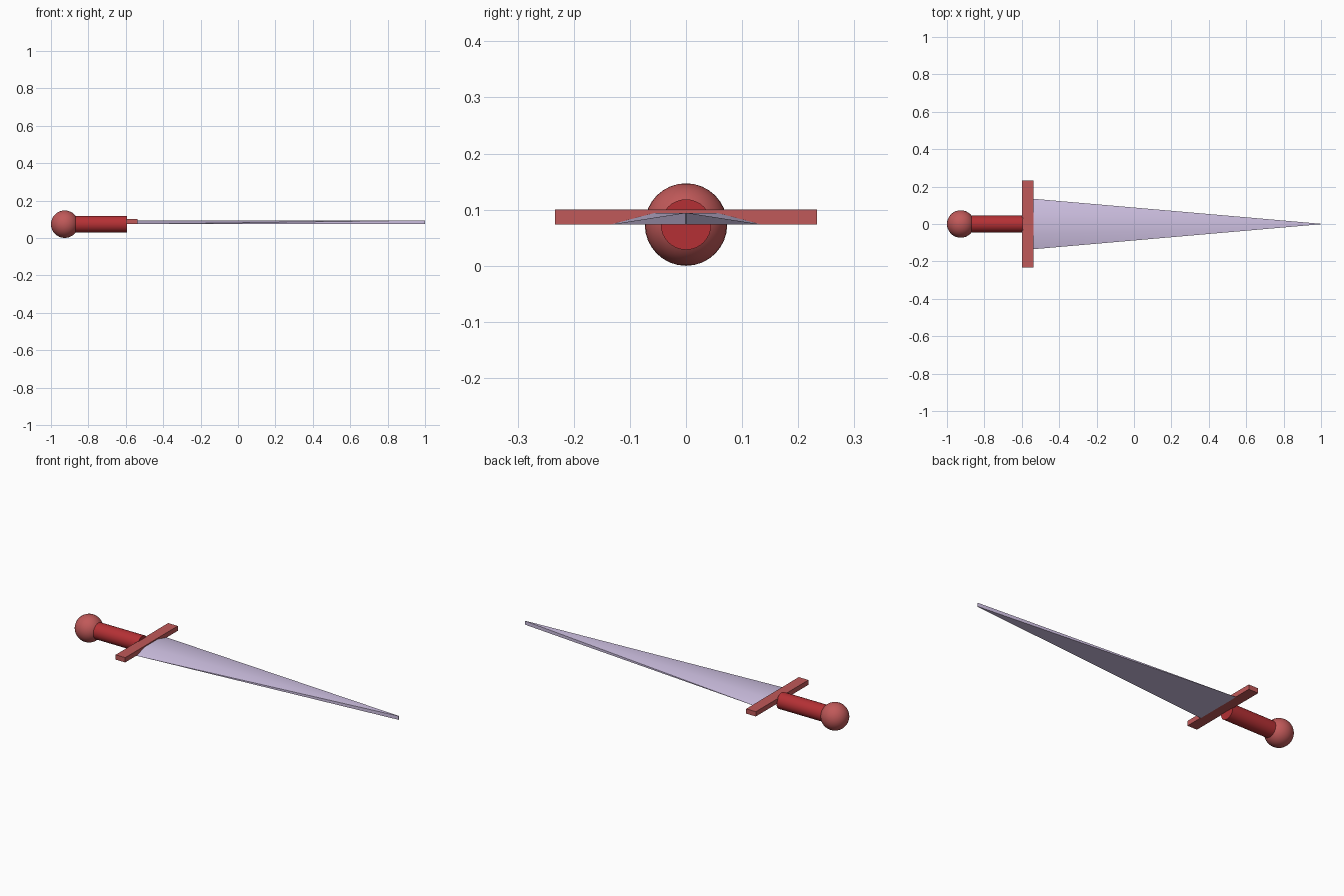
import bpy, bmesh
from math import pi, radians

if "Cube" in bpy.data.objects:
    bpy.data.objects.remove(bpy.data.objects["Cube"])

AXIS_Z = 0.0735   # height of the grip axis


def paint(obj, name, rgb):
    mat = bpy.data.materials.get(name) or bpy.data.materials.new(name)
    mat.diffuse_color = (*rgb, 1)
    mat.use_nodes = True
    mat.node_tree.nodes["Principled BSDF"].inputs["Base Color"].default_value = mat.diffuse_color
    obj.data.materials.append(mat)


def smooth(obj, angle):
    bpy.ops.object.select_all(action='DESELECT')
    obj.select_set(True)
    bpy.context.view_layer.objects.active = obj
    bpy.ops.object.shade_smooth_by_angle(angle=radians(angle))


FITTING = ("fitting_red", (0.53, 0.10, 0.10))
GRIP = ("grip_red", (0.46, 0.03, 0.035))
STEEL = ("pale_steel", (0.62, 0.53, 0.76))

# Pommel
bpy.ops.mesh.primitive_uv_sphere_add(segments=32, ring_count=16, radius=0.0735,
                                     location=(-0.9265, 0, AXIS_Z))
pommel = bpy.context.object
pommel.name = "pommel"
paint(pommel, *FITTING)
smooth(pommel, 40)

# Grip
x0, x1 = -0.89, -0.594
bpy.ops.mesh.primitive_cylinder_add(vertices=32, radius=0.045, depth=x1 - x0,
                                    location=((x0 + x1) / 2, 0, AXIS_Z),
                                    rotation=(0, pi / 2, 0))
grip = bpy.context.object
grip.name = "grip"
paint(grip, *GRIP)
smooth(grip, 40)

# Crossguard
bpy.ops.mesh.primitive_cube_add(size=1, location=(-0.568, 0, AXIS_Z + 0.0135))
guard = bpy.context.object
guard.name = "crossguard"
guard.scale = (0.06, 0.467, 0.027)
bpy.ops.object.transform_apply(location=False, rotation=False, scale=True)
paint(guard, *FITTING)

# Blade: flat underside, bevelled top, tapering to a thin upright tip
bm = bmesh.new()
z0, z1 = AXIS_Z, AXIS_Z + 0.021


def section(x, low, high):
    return [bm.verts.new(p) for p in ((x, -low, z0), (x, low, z0),
                                      (x, high, z1), (x, -high, z1))]


base = section(-0.54, 0.135, 0.055)
tip = section(1.0, 0.001, 0.001)
bm.faces.new(base[::-1])
bm.faces.new(tip)
bm.faces.new((base[0], base[1], tip[1], tip[0]))      # underside
bm.faces.new((base[3], tip[3], tip[2], base[2]))      # top
for low, high in ((0, 3), (1, 2)):                    # twisted bevels
    bm.faces.new((base[low], tip[low], tip[high]))
    bm.faces.new((base[low], tip[high], base[high]))
bmesh.ops.recalc_face_normals(bm, faces=bm.faces[:])
mesh = bpy.data.meshes.new("blade")
bm.to_mesh(mesh)
bm.free()
blade = bpy.data.objects.new("blade", mesh)
bpy.context.collection.objects.link(blade)
paint(blade, *STEEL)
smooth(blade, 50)
